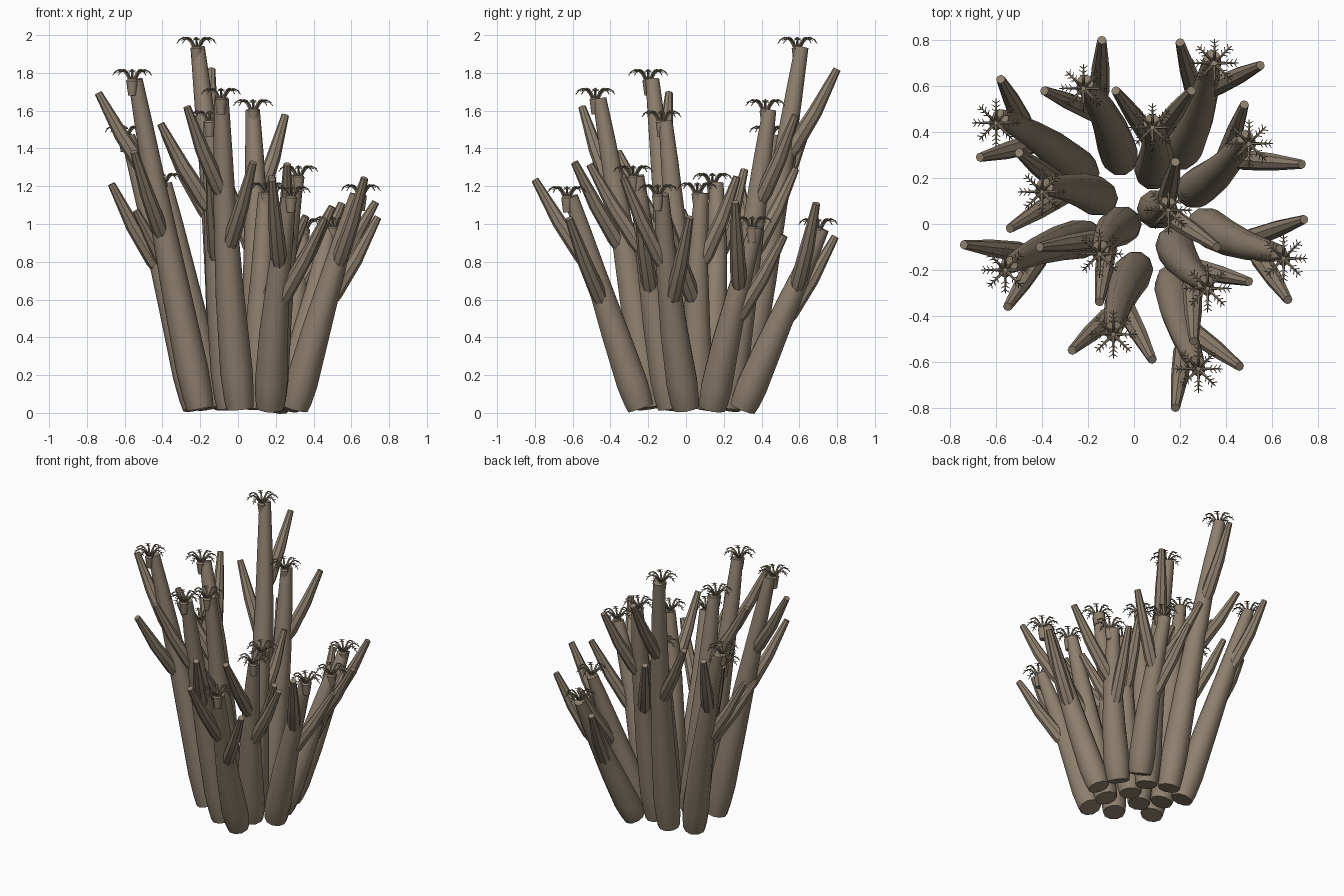
import bpy, bmesh, math
from mathutils import Vector

if "Cube" in bpy.data.objects:
    bpy.data.objects.remove(bpy.data.objects["Cube"])

UP = Vector((0, 0, 1))
mat = bpy.data.materials.new("coral_brown")
mat.diffuse_color = (0.27, 0.215, 0.155, 1)
mat.use_nodes = True
mat.node_tree.nodes["Principled BSDF"].inputs["Base Color"].default_value = mat.diffuse_color


def tube(bm, path, radii, sides):
    """Capped tube following a path, with one radius per point."""
    pts = [Vector(p) for p in path]
    rings = []
    for i, p in enumerate(pts):
        t = (pts[min(i + 1, len(pts) - 1)] - pts[max(i - 1, 0)]).normalized()
        q = UP.rotation_difference(t)
        rings.append([bm.verts.new(p + q @ Vector((radii[i] * math.cos(a), radii[i] * math.sin(a), 0)))
                      for a in (2 * math.pi * k / sides for k in range(sides))])
    for r0, r1 in zip(rings, rings[1:]):
        for k in range(sides):
            n = (k + 1) % sides
            bm.faces.new((r0[k], r0[n], r1[n], r1[k]))
    bm.faces.new(rings[0][::-1])
    bm.faces.new(rings[-1])


def finish(bm, name):
    me = bpy.data.meshes.new(name)
    bm.to_mesh(me)
    bm.free()
    ob = bpy.data.objects.new(name, me)
    bpy.context.collection.objects.link(ob)
    me.materials.append(mat)
    bpy.ops.object.select_all(action='DESELECT')
    ob.select_set(True)
    bpy.context.view_layer.objects.active = ob
    bpy.ops.object.shade_smooth_by_angle(angle=math.radians(40))


# base xy, polyp xyz (crown top), upper branch tip xy, lower branch tip xy
STALKS = [
    ((-.06, .28), (-.22, .59, 2.0), (-.14, .80), (-.39, .58)),
    ((-.20, -.06), (-.56, -.20, 1.83), (-.74, -.09), (-.55, -.36)),
    ((.01, -.19), (-.09, -.48, 1.73), (-.27, -.55), (.08, -.59)),
    ((.08, .22), (.08, .42, 1.67), (.25, .58), (-.08, .58)),
    ((-.04, 0), (-.15, -.13, 1.61), (-.41, -.10), (-.15, -.34)),
    ((-.22, .22), (-.60, .44, 1.53), (-.58, .63), (-.67, .29)),
    ((-.14, .11), (-.40, .14, 1.28), (-.50, .31), (-.54, -.02)),
    ((.17, -.08), (.32, -.28, 1.32), (.26, -.51), (.50, -.25)),
    ((.09, .07), (.15, .06, 1.23), (.18, .27), (.36, -.10)),
    ((.17, -.24), (.28, -.63, 1.21), (.18, -.80), (.46, -.62)),
    ((.30, 0), (.65, -.15, 1.22), (.67, -.33), (.74, .02)),
    ((.25, .14), (.50, .35, 1.05), (.73, .26), (.48, .52)),
    ((.20, .30), (.35, .70, 1.04), (.55, .69), (.20, .79)),
]

for i, (base, polyp, *tips) in enumerate(STALKS, 1):
    c = Vector(polyp)

    # main stalk, slightly bowed and tapering upward
    foot = Vector((*base, .025))
    top = c + Vector((-.03 * c.x, .022, -.065))
    lean = top - foot
    side = UP.cross(lean).normalized() * -.02

    def along(t):
        return foot + lean * t + side * math.sin(math.pi * t)

    ts = [0, .04, .12, .36, .64, .85, 1]
    rs = [.072, .08, .086, .076, .06, .049, .038]
    bm = bmesh.new()
    tube(bm, [along(t) for t in ts], rs, 10)
    finish(bm, f"stalk_{i}")

    # two side branches, one reaching high and one lower
    bm = bmesh.new()
    high = c.z - .18 + (2 - c.z) * .26
    for xy, z in zip(tips, (high, high - .17 * c.z)):
        tip = Vector((*xy, z))
        s = along((z - .45 - foot.z) / lean.z)
        out = Vector((tip.x - s.x, tip.y - s.y, 0)).normalized()
        s += out * .025
        mid = s.lerp(tip, .5) + out * .012
        tube(bm, [s, s.lerp(mid, .2), mid, tip], [.036, .044, .038, .02], 8)
    finish(bm, f"side_branches_{i}")

    # polyp cup
    bm = bmesh.new()
    tube(bm, [c - UP * h for h in (.15, .11, .072, .062)], [.021, .027, .032, .024], 10)
    finish(bm, f"polyp_cup_{i}")

    # eight drooping tentacles with paired barbs
    bm = bmesh.new()
    for k in range(8):
        a = k * math.pi / 4
        d = Vector((math.cos(a), math.sin(a), 0))
        n = UP.cross(d)
        arc = [c + d * (.012 + .092 * t) + UP * (-.07 + .2 * t - .174 * t * t)
               for t in (j / 5 for j in range(6))]
        tube(bm, arc, [.008 - .0012 * j for j in range(6)], 5)
        for j in (2, 3, 4):
            for sgn in (-1, 1):
                tip = arc[j] + n * sgn * .018 + d * .012 - UP * .006
                tube(bm, [arc[j], tip], [.003, .0015], 4)
    finish(bm, f"tentacles_{i}")
